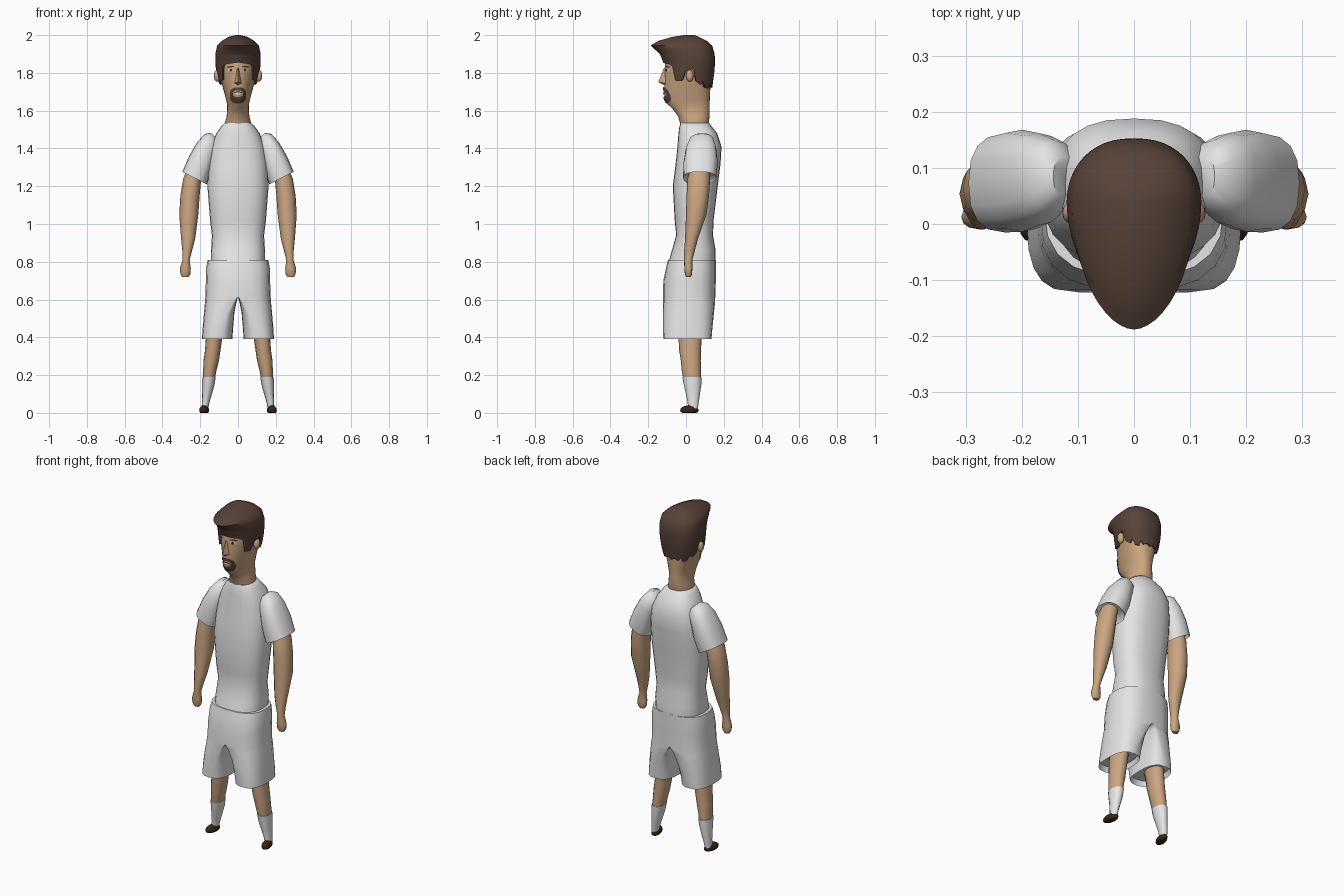
import bpy, bmesh, math
from mathutils import Vector
from mathutils.bvhtree import BVHTree

if "Cube" in bpy.data.objects:
    bpy.data.objects.remove(bpy.data.objects["Cube"])


def material(name, rgb):
    m = bpy.data.materials.new(name)
    m.diffuse_color = (*rgb, 1)
    m.use_nodes = True
    m.node_tree.nodes["Principled BSDF"].inputs["Base Color"].default_value = m.diffuse_color
    return m


SKIN = material("skin", (0.60, 0.38, 0.22))
HAIR = material("brown_hair", (0.095, 0.055, 0.04))
CLOTH = material("white_cloth", (0.78, 0.78, 0.78))
SOCK = material("bright_white", (0.88, 0.88, 0.88))
SHOE = material("dark_shoe", (0.035, 0.02, 0.005))
DARK = material("dark_feature", (0.03, 0.015, 0.012))


def make(name, verts, faces, mat, mirror=False, angle=50):
    me = bpy.data.meshes.new(name)
    me.from_pydata([tuple(v) for v in verts], [], faces)
    bm = bmesh.new()
    bm.from_mesh(me)
    bmesh.ops.recalc_face_normals(bm, faces=bm.faces)
    bm.to_mesh(me)
    bm.free()
    me.materials.append(mat)
    me.polygons.foreach_set("use_smooth", [True] * len(me.polygons))
    me.set_sharp_from_angle(angle=math.radians(angle))
    ob = bpy.data.objects.new(name, me)
    bpy.context.collection.objects.link(ob)
    if mirror:
        mod = ob.modifiers.new("mirror", "MIRROR")
        mod.merge_threshold = 0.0005
    return ob


def loft_data(rings):
    n = len(rings[0])
    verts = [p for r in rings for p in r]
    faces = [(k * n + i, k * n + (i + 1) % n, (k + 1) * n + (i + 1) % n, (k + 1) * n + i)
             for k in range(len(rings) - 1) for i in range(n)]
    faces += [tuple(range(n)), tuple(range((len(rings) - 1) * n, len(rings) * n))]
    return verts, faces


def spow(v, p):
    return math.copysign(abs(v) ** p, v)


def section(z, x0, x1, y0, y1, n=16, e=2.3, tilt=0.0):
    """Rounded cross-section filling a box, tilted about the y axis."""
    cx, cy, rx, ry = (x0 + x1) / 2, (y0 + y1) / 2, (x1 - x0) / 2, (y1 - y0) / 2
    out = []
    for i in range(n):
        a = math.tau * i / n
        u, v = rx * spow(math.cos(a), 2 / e), ry * spow(math.sin(a), 2 / e)
        out.append(Vector((cx + u * math.cos(tilt), cy + v, z + u * math.sin(tilt))))
    return out


def inset(ring, scale, lift):
    """Inner copy of a hem ring."""
    c = sum(ring, Vector()) / len(ring)
    return [c + (p - c) * scale + Vector((0, 0, lift)) for p in ring]


# shirt body: z, front y, back y, half width
shirt = [(0.80, -.092, .157, .142), (0.86, -.075, .157, .143), (0.94, -.052, .143, .138),
         (1.02, -.06, .146, .148), (1.2, -.07, .168, .162), (1.32, -.055, .183, .157),
         (1.41, -.045, .188, .143), (1.48, -.04, .165, .115), (1.515, -.035, .137, .09),
         (1.535, -.03, .122, .07)]
make("shirt_body", *loft_data([section(z, -w, w, f, b, 24, 2.5) for z, f, b, w in shirt]), CLOTH)

# sleeves: centre x, centre z, half length, front y, back y, tilt in degrees
sleeve = [(.23, 1.243, .073, -.015, .16, 27), (.20, 1.32, .071, -.014, .168, 34),
          (.17, 1.395, .06, -.002, .162, 38), (.14, 1.443, .05, .02, .148, 43),
          (.124, 1.463, .028, .05, .12, 45)]
rings = [section(z, x - h, x + h, f, b, 16, 2.5, math.radians(t)) for x, z, h, f, b, t in sleeve]
rings.insert(0, inset(rings[0], .88, .02))
make("sleeves", *loft_data(rings), CLOTH, True)

# arms and hands: z, inner x, outer x, front y, back y
arm = [(.72, .262, .296, .0, .026), (.735, .252, .305, -.006, .032), (.765, .25, .308, -.009, .034),
       (.81, .256, .293, -.01, .034), (.86, .243, .295, -.01, .047), (.92, .227, .301, -.005, .063),
       (1.05, .21, .311, .0, .108), (1.15, .203, .305, .003, .122), (1.24, .195, .29, .008, .128),
       (1.33, .17, .25, .03, .12)]
make("arms", *loft_data([section(z, *r, n=12, e=2.1) for z, *r in arm]), SKIN, True)

# shorts, one side: z, split x, inner x, outer x, front y, back y
shorts = [(.39, .11, .03, .191, -.12, .135), (.45, .095, .026, .187, -.122, .14),
          (.53, .06, .019, .18, -.122, .148), (.585, .025, .008, .175, -.122, .154),
          (.615, 0, 0, .173, -.122, .155), (.70, 0, 0, .17, -.12, .158),
          (.77, 0, 0, .168, -.105, .158), (.81, 0, 0, .16, -.095, .158)]


def shorts_ring(z, c, x0, x1, f, b, n=20):
    out = []
    for i in range(n):
        a = math.tau * i / n - math.pi / 2
        ca, sa = math.cos(a), math.sin(a)
        rx = (x1 - c) if i <= n // 2 else (c - x0)
        if i in (0, n // 2):
            ca = 0
        out.append(Vector((c + rx * spow(ca, .75), (f + b) / 2 + (b - f) / 2 * spow(sa, .75), z)))
    return out


rings = [shorts_ring(*r) for r in shorts]
rings.insert(0, inset(rings[0], .9, .03))
verts, faces = loft_data(rings)
faces = [f for f in faces if any(verts[i].x > 1e-4 for i in f)]
make("shorts", verts, faces, CLOTH, True)

# legs and socks: z, inner x, outer x, front y, back y
leg = [(.17, .123, .186, -.012, .078), (.22, .115, .185, -.022, .079), (.28, .1, .182, -.028, .078),
       (.33, .093, .175, -.036, .08), (.40, .083, .17, -.04, .082), (.5, .06, .16, -.05, .085)]
make("legs", *loft_data([section(z, *r, n=12, e=2.1) for z, *r in leg]), SKIN, True)
sock = [(.02, .158, .193, .012, .062), (.06, .15, .191, .008, .068), (.10, .138, .19, .0, .074),
        (.15, .124, .19, -.012, .081), (.19, .118, .189, -.019, .083)]
make("socks", *loft_data([section(z, *r, n=12, e=2.1) for z, *r in sock]), SOCK, True)


def ball(name, centre, radii, mat, yaw=0.0, seg=14):
    rings = []
    for k in range(9):
        t = math.pi * (k + .5) / 9 - math.pi / 2
        ring = []
        for i in range(seg):
            a = math.tau * i / seg
            x, y = radii[0] * math.cos(t) * math.cos(a), radii[1] * math.cos(t) * math.sin(a)
            ring.append(Vector((centre[0] + x * math.cos(yaw) - y * math.sin(yaw),
                                centre[1] + x * math.sin(yaw) + y * math.cos(yaw),
                                max(0, centre[2] + radii[2] * math.sin(t)))))
        rings.append(ring)
    return make(name, *loft_data(rings), mat, True)


# shoes and ears
ball("shoes", (.179, .018, .014), (.025, .05, .026), SHOE, .2)
ball("ears", (.11, .02, 1.785), (.018, .02, .032), SKIN)


def egg(a, z, f, b, w, yc=.04):
    """Point on a head section; angle 0 faces forward."""
    c, s = math.cos(a), math.sin(a)
    return Vector((w * spow(s, 1.1 if c > 0 else .85),
                   yc - c * (yc - f) if c > 0 else yc - c * (b - yc), z))


# head and neck: z, front y, back y, half width
head = [(1.50, -.02, .112, .068), (1.535, -.032, .12, .07), (1.57, -.042, .125, .06),
        (1.61, -.072, .125, .057), (1.635, -.098, .125, .058), (1.66, -.112, .126, .064),
        (1.70, -.116, .128, .074), (1.75, -.113, .13, .088), (1.80, -.112, .13, .1),
        (1.86, -.112, .13, .104), (1.91, -.1, .125, .1), (1.95, -.05, .09, .06)]
hv, hf = loft_data([[egg(math.tau * i / 28, *r) for i in range(28)] for r in head])
make("head", hv, hf, SKIN)
head_tree = BVHTree.FromPolygons(hv, hf)

# nose wedge
make("nose", [(0, -.117, 1.825), (0, -.147, 1.752), (0, -.112, 1.733), (-.021, -.104, 1.745),
              (.021, -.104, 1.745), (-.011, -.1, 1.825), (.011, -.1, 1.825)],
     [(0, 1, 3, 5), (0, 6, 4, 1), (1, 2, 3), (1, 4, 2)], SKIN)


def lookup(table, t):
    for p, q in zip(table, table[1:]):
        if t <= q[0]:
            k = (t - p[0]) / (q[0] - p[0])
            return [u + (v - u) * k for u, v in zip(p[1:], q[1:])]
    return table[-1][1:]


# hair: outline by height, and hairline height by angle from the front
hair = [(1.70, -.118, .136, .084), (1.76, -.12, .144, .108), (1.82, -.12, .152, .117),
        (1.855, -.12, .153, .12), (1.90, -.138, .152, .12), (1.945, -.188, .138, .11),
        (1.97, -.145, .11, .085), (1.99, -.075, .07, .052), (2.0, -.01, .045, .012)]
line = [(0, 1.855), (37, 1.845), (45, 1.835), (50, 1.76), (67, 1.755), (75, 1.81), (90, 1.82),
        (98, 1.75), (112, 1.735), (120, 1.755), (128, 1.72), (142, 1.715), (150, 1.74),
        (158, 1.72), (170, 1.735), (180, 1.72)]
n = 48
rings = []
for k in range(7):
    ring = []
    for i in range(n):
        a = math.tau * i / n
        deg = math.degrees(a)
        low = lookup(line, min(deg, 360 - deg))[0]
        z = low + (1.90 - low) * k / 6
        ring.append(egg(a, z, *lookup(hair, z)))
    rings.append(ring)
for z in (1.925, 1.945, 1.958, 1.97, 1.981, 1.99, 2.0):
    rings.append([egg(math.tau * i / n, z, *lookup(hair, z)) for i in range(n)])
rings.insert(0, [Vector((p.x * .8, .02 + (p.y - .02) * .8, p.z + .008)) for p in rings[0]])
verts, faces = loft_data(rings)
make("hair", verts, faces[:-2] + faces[-1:], HAIR)


def oval(cx, cz, rx, rz, e=2.4, slope=0.0, n=20):
    return [(cx + rx * spow(math.cos(math.tau * i / n), 2 / e),
             cz + rz * spow(math.sin(math.tau * i / n), 2 / e)
             + slope * rx * math.cos(math.tau * i / n)) for i in range(n)]


def plate(name, outer, inner, mat, lift, mirror=False):
    """Thin band between two outlines, laid on the face."""
    rings = []
    for k in range(5):
        ring = []
        for (a, b), (c, d) in zip(outer, inner):
            x, z = a + (c - a) * k / 4, b + (d - b) * k / 4
            hit = head_tree.ray_cast(Vector((x, -1, z)), Vector((0, 1, 0)))[0]
            ring.append(Vector((x, (hit.y if hit else -.09) - lift, z)))
        rings.append(ring)
    verts, faces = loft_data(rings)
    make(name, verts, faces[:-2], mat, mirror)


def spot(name, cx, cz, rx, rz, mat, lift, mirror=False, slope=0.0):
    plate(name, oval(cx, cz, rx, rz, slope=slope), oval(cx, cz, rx * .04, rz * .04, slope=slope),
          mat, lift, mirror)


# beard ring, mouth, eyes and brows
plate("beard", oval(0, 1.681, .043, .043, 2.8), oval(0, 1.69, .027, .017, 2.8), HAIR, .006)
spot("mouth", 0, 1.693, .021, .008, DARK, .004)
spot("teeth", 0, 1.691, .018, .005, SOCK, .006)
spot("eye_whites", .038, 1.815, .014, .007, SOCK, .003, True)
spot("pupils", .037, 1.815, .007, .007, DARK, .005, True)
spot("brows", .039, 1.833, .019, .004, HAIR, .004, True, -.1)
